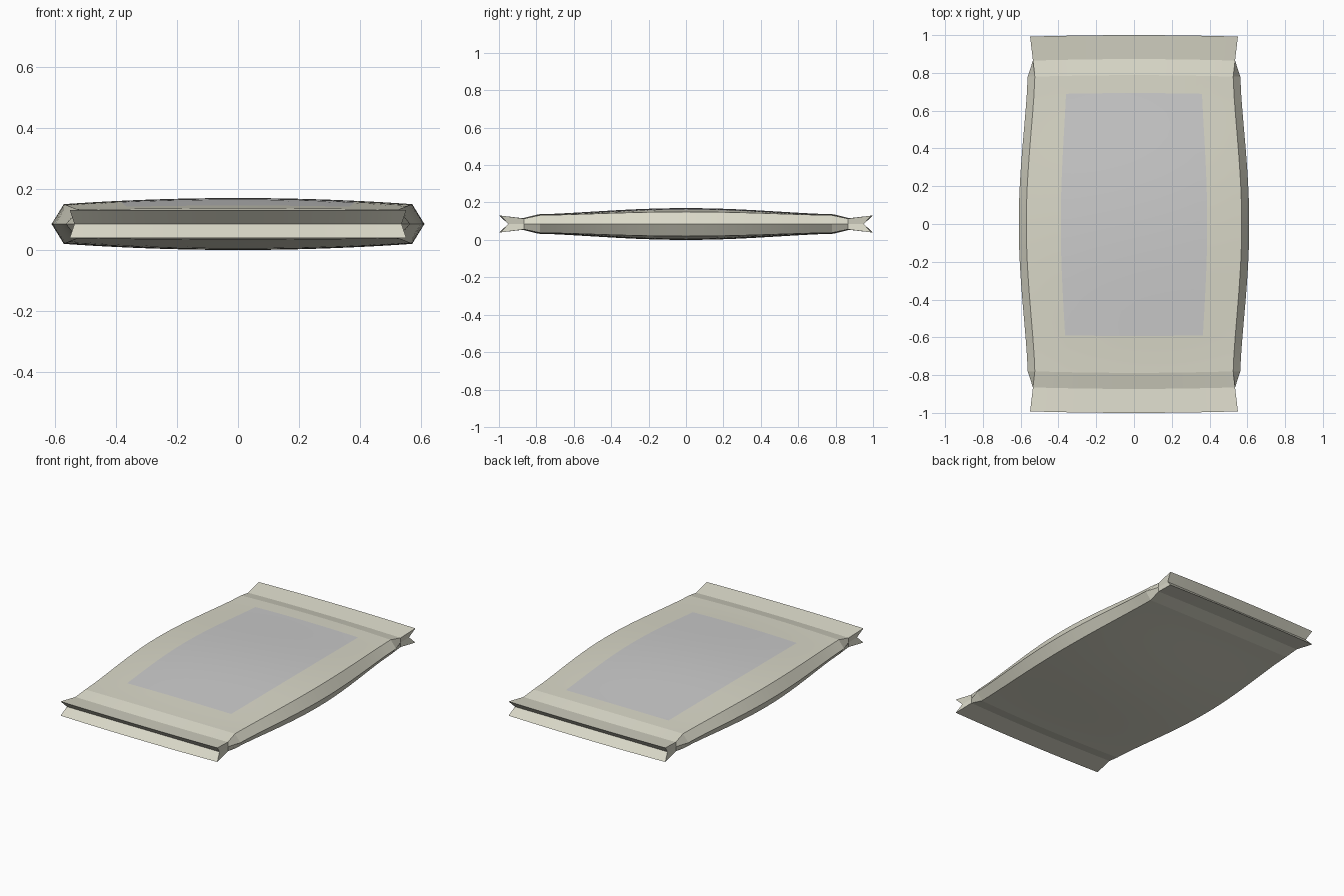
import bpy, bmesh, math

if "Cube" in bpy.data.objects:
    bpy.data.objects.remove(bpy.data.objects["Cube"])

ZC = 0.085          # mid height of the packet
NX = 24             # columns across each face
LABEL_U = 0.68      # label half width as a share of the face half width


def section(y):
    """Return face half width, side fold half width, half height at edge and centre."""
    a = abs(y)
    if a <= 0.781:
        s = math.cos(math.pi / 2 * min(a / 0.78, 1)) ** 1.4
        return 0.525 + 0.045 * s, 0.563 + 0.047 * s, 0.047 + 0.018 * s, 0.052 + 0.033 * s
    if a < 0.9:
        return 0.535, 0.535, 0.029, 0.031      # crimp
    return 0.55, 0.535, 0.045, 0.046           # flared end


def build(name, quads, color):
    bm = bmesh.new()
    for q in quads:
        bm.faces.new([bm.verts.new(p) for p in q])
    bmesh.ops.remove_doubles(bm, verts=bm.verts, dist=1e-5)
    bm.normal_update()
    me = bpy.data.meshes.new(name)
    bm.to_mesh(me)
    bm.free()
    ob = bpy.data.objects.new(name, me)
    bpy.context.collection.objects.link(ob)
    mat = bpy.data.materials.new(name + "_colour")
    mat.diffuse_color = color
    mat.use_nodes = True
    mat.node_tree.nodes["Principled BSDF"].inputs["Base Color"].default_value = mat.diffuse_color
    me.materials.append(mat)
    bpy.context.view_layer.objects.active = ob
    bpy.ops.object.select_all(action='DESELECT')
    ob.select_set(True)
    bpy.ops.object.shade_smooth_by_angle(angle=math.radians(9))
    return ob


# Stations along the length and across the width, aligned with the label border
ys = sorted({round(-0.78 + 0.065 * i, 3) for i in range(25)} - {0.715, -0.585}
            | {0.685, -0.585, -1.0, -0.865, 0.865, 1.0})
us = sorted({round(-1 + 2 * i / NX, 4) for i in range(NX + 1)} - {0.6667, -0.6667}
            | {LABEL_U, -LABEL_U})


def face_point(y, u, side):
    w, _, he, hc = section(y)
    bow = y + math.copysign(0.008 * (1 - u * u), y) * min(1, abs(y) / 0.6) - math.copysign(0.008, y) * (abs(y) > 0.9)
    return (w * u, bow, ZC + side * (hc + (he - hc) * u * u))


def fold_point(y, sx):
    yy = math.copysign(0.95, y) if abs(y) > 0.9 else y
    return (sx * section(y)[1], yy, ZC)


wrapper, label = [], []
for y0, y1 in zip(ys, ys[1:]):
    # Top and bottom faces, with the label panel set flush into the top
    for u0, u1 in zip(us, us[1:]):
        for side in (1, -1):
            q = [face_point(y0, u0, side), face_point(y0, u1, side),
                 face_point(y1, u1, side), face_point(y1, u0, side)]
            in_label = (side > 0 and abs(u0 + u1) / 2 < LABEL_U
                        and -0.586 < y0 and y1 < 0.686)
            (label if in_label else wrapper).append(q if side > 0 else q[::-1])
    # Folded side gussets
    for sx in (1, -1):
        for side in (1, -1):
            q = [fold_point(y0, sx), fold_point(y1, sx),
                 face_point(y1, sx, side), face_point(y0, sx, side)]
            wrapper.append(q if sx * side > 0 else q[::-1])

# Notched ends
for y in (-1.0, 1.0):
    for u0, u1 in zip(us, us[1:]):
        m0, m1 = [(0.535 * u, math.copysign(0.95, y), ZC) for u in (u0, u1)]
        for side in (1, -1):
            q = [m0, m1, face_point(y, u1, side), face_point(y, u0, side)]
            wrapper.append(q if y * side < 0 else q[::-1])

build("packet_wrapper", wrapper, (0.70, 0.69, 0.58, 1))
build("label_panel", label, (0.62, 0.62, 0.63, 1))
